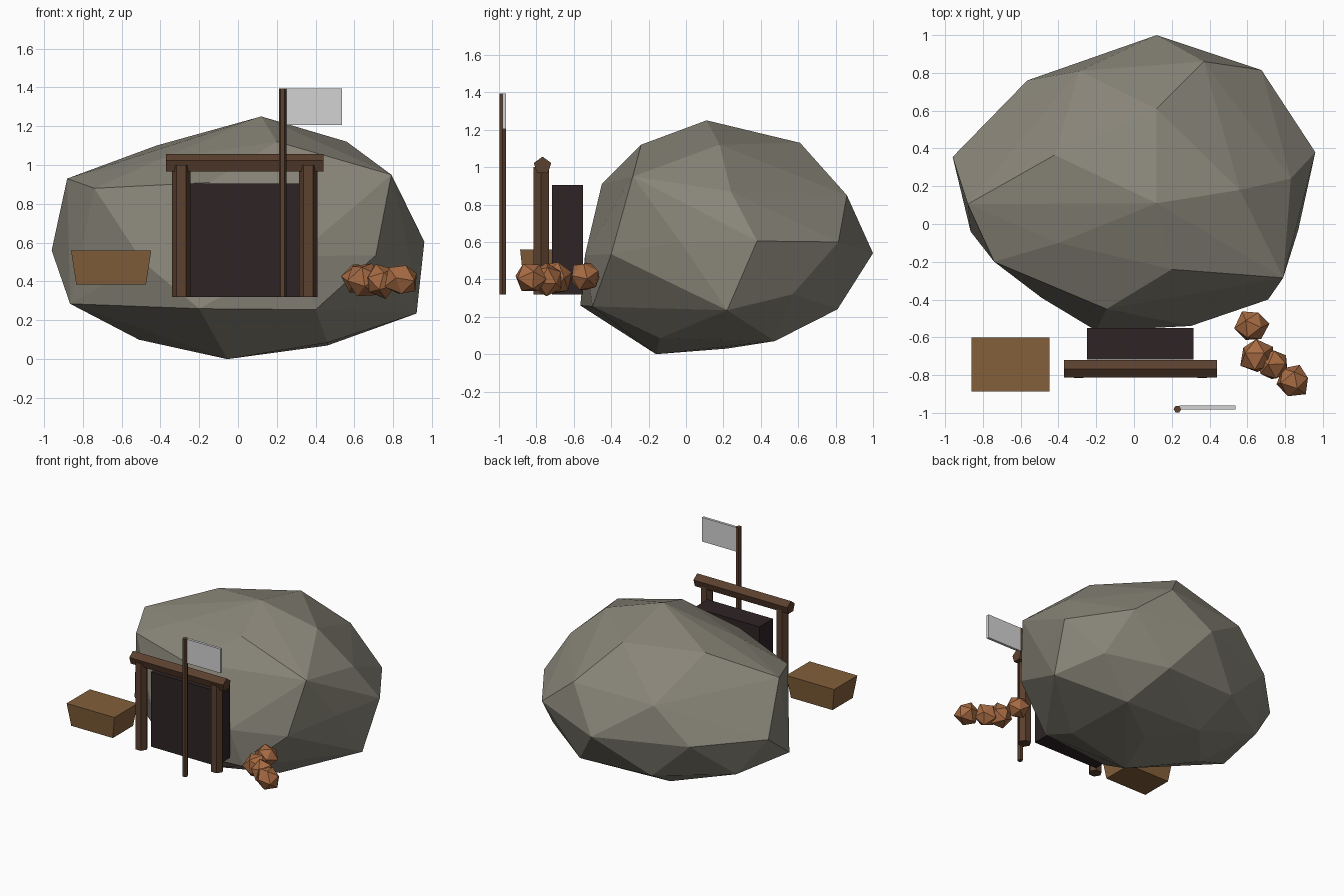
import bpy, bmesh, math, random
from mathutils import Vector, Matrix

if "Cube" in bpy.data.objects:
    bpy.data.objects.remove(bpy.data.objects["Cube"])

random.seed(4)


def material(name, rgb):
    m = bpy.data.materials.new(name)
    m.diffuse_color = (*rgb, 1)
    m.use_nodes = True
    m.node_tree.nodes["Principled BSDF"].inputs["Base Color"].default_value = m.diffuse_color
    return m


STONE = material("grey_stone", (0.25, 0.235, 0.19))
TIMBER = material("dark_timber", (0.105, 0.052, 0.028))
DARK = material("tunnel_dark", (0.027, 0.017, 0.018))
CRATE = material("crate_wood", (0.23, 0.115, 0.043))
ORE = material("copper_ore", (0.38, 0.145, 0.055))
CLOTH = material("flag_cloth", (0.65, 0.65, 0.65))


def finish(bm, name, mat):
    bmesh.ops.recalc_face_normals(bm, faces=bm.faces)
    me = bpy.data.meshes.new(name)
    bm.to_mesh(me)
    bm.free()
    me.materials.append(mat)
    ob = bpy.data.objects.new(name, me)
    bpy.context.collection.objects.link(ob)
    return ob


def box(name, lo, hi, mat, taper=1.0):
    """Box between two corners; taper shrinks the bottom face."""
    lo, hi = Vector(lo), Vector(hi)
    bm = bmesh.new()
    bmesh.ops.create_cube(bm, size=1)
    for v in bm.verts:
        if v.co.z < 0:
            v.co.x *= taper
            v.co.y *= taper
        v.co = (lo + hi) / 2 + v.co * (hi - lo)
    return finish(bm, name, mat)


def bar(name, a, b, r, sides, mat, spin=0.0):
    """Straight prism from a to b."""
    a, b = Vector(a), Vector(b)
    d = b - a
    rot = Matrix.Rotation(math.pi / 2, 4, 'Y') if abs(d.x) > abs(d.z) else Matrix()
    bm = bmesh.new()
    bmesh.ops.create_cone(bm, cap_ends=True, segments=sides, radius1=r, radius2=r,
                          depth=d.length,
                          matrix=Matrix.Translation((a + b) / 2) @ rot @ Matrix.Rotation(spin, 4, 'Z'))
    return finish(bm, name, mat)


# Boulder: faceted hull through its main corners
corners = [
    # crown
    (0.12, 0.11, 1.25), (0.56, 0.18, 1.12), (0.20, -0.24, 1.12),
    (0.12, 0.61, 1.13), (-0.42, 0.365, 1.10), (-0.40, -0.10, 1.03),
    # shoulder
    (0.79, -0.285, 0.95), (0.83, 0.24, 0.87), (0.37, 0.86, 0.85),
    (-0.29, 0.81, 0.82), (-0.88, 0.105, 0.93), (-0.74, -0.20, 0.88),
    (-0.145, -0.45, 0.91),
    # waist
    (0.96, 0.38, 0.605), (0.87, -0.03, 0.60), (0.71, -0.40, 0.535),
    (0.30, -0.54, 0.53), (-0.49, -0.39, 0.50), (-0.96, 0.355, 0.56),
    (-0.565, 0.76, 0.55), (0.12, 1.0, 0.54), (0.675, 0.815, 0.60),
    # lower ring
    (0.92, 0.22, 0.235), (0.40, -0.50, 0.255), (-0.20, -0.565, 0.26),
    (-0.865, -0.04, 0.285), (-0.75, 0.45, 0.27), (-0.25, 0.78, 0.25),
    (0.35, 0.81, 0.24), (0.75, 0.57, 0.32),
    # underside
    (0.46, -0.14, 0.085), (0.46, 0.475, 0.07), (-0.055, -0.16, 0.0),
    (-0.51, 0.12, 0.10), (0.08, 0.22, 0.03), (-0.2, 0.48, 0.08),
]
bm = bmesh.new()
for c in corners:
    bm.verts.new(c)
hull = bmesh.ops.convex_hull(bm, input=bm.verts)
bmesh.ops.delete(bm, geom=[g for g in hull["geom_interior"] if isinstance(g, bmesh.types.BMVert)],
                 context='VERTS')
finish(bm, "boulder", STONE)

# Mine entrance: dark opening, two posts and a lintel
box("tunnel_opening", (-0.25, -0.717, 0.32), (0.315, -0.55, 0.905), DARK)
for side, x in (("left", -0.292), ("right", 0.362)):
    bar(side + "_post", (x, -0.775, 0.32), (x, -0.775, 1.0), 0.048, 6, TIMBER, math.pi / 6)
bar("lintel", (-0.37, -0.767, 1.007), (0.44, -0.767, 1.007), 0.049, 5, TIMBER, math.pi / 2)
lintel = bpy.data.objects["lintel"]
# turn the lintel's ridge upwards
low = max(lintel.data.vertices, key=lambda v: v.co.z).co
ang = math.atan2(low.y + 0.767, low.z - 1.007)
pivot = Matrix.Translation((0, -0.767, 1.007))
lintel.data.transform(pivot @ Matrix.Rotation(ang, 4, 'X') @ pivot.inverted())

# Flag
bar("flag_pole", (0.23, -0.98, 0.32), (0.23, -0.98, 1.395), 0.02, 6, TIMBER, math.pi / 6)
box("flag", (0.24, -0.982, 1.205), (0.537, -0.962, 1.393), CLOTH)

# Crate with a narrower base
box("crate", (-0.86, -0.887, 0.385), (-0.447, -0.60, 0.56), CRATE, 0.87)

# Ore lumps
lumps = [(0.625, -0.54, 0.415, 0.09), (0.65, -0.70, 0.405, 0.095),
         (0.735, -0.745, 0.40, 0.088), (0.845, -0.83, 0.41, 0.092)]
for i, (x, y, z, r) in enumerate(lumps):
    bm = bmesh.new()
    bmesh.ops.create_icosphere(bm, subdivisions=1, radius=r)
    turn = Matrix.Rotation(random.uniform(0, 6), 3, 'Z') @ Matrix.Rotation(random.uniform(0, 6), 3, 'X')
    for v in bm.verts:
        v.co = turn @ v.co * random.uniform(0.9, 1.08) + Vector((x, y, z))
    finish(bm, f"ore_lump_{i + 1}", ORE)
